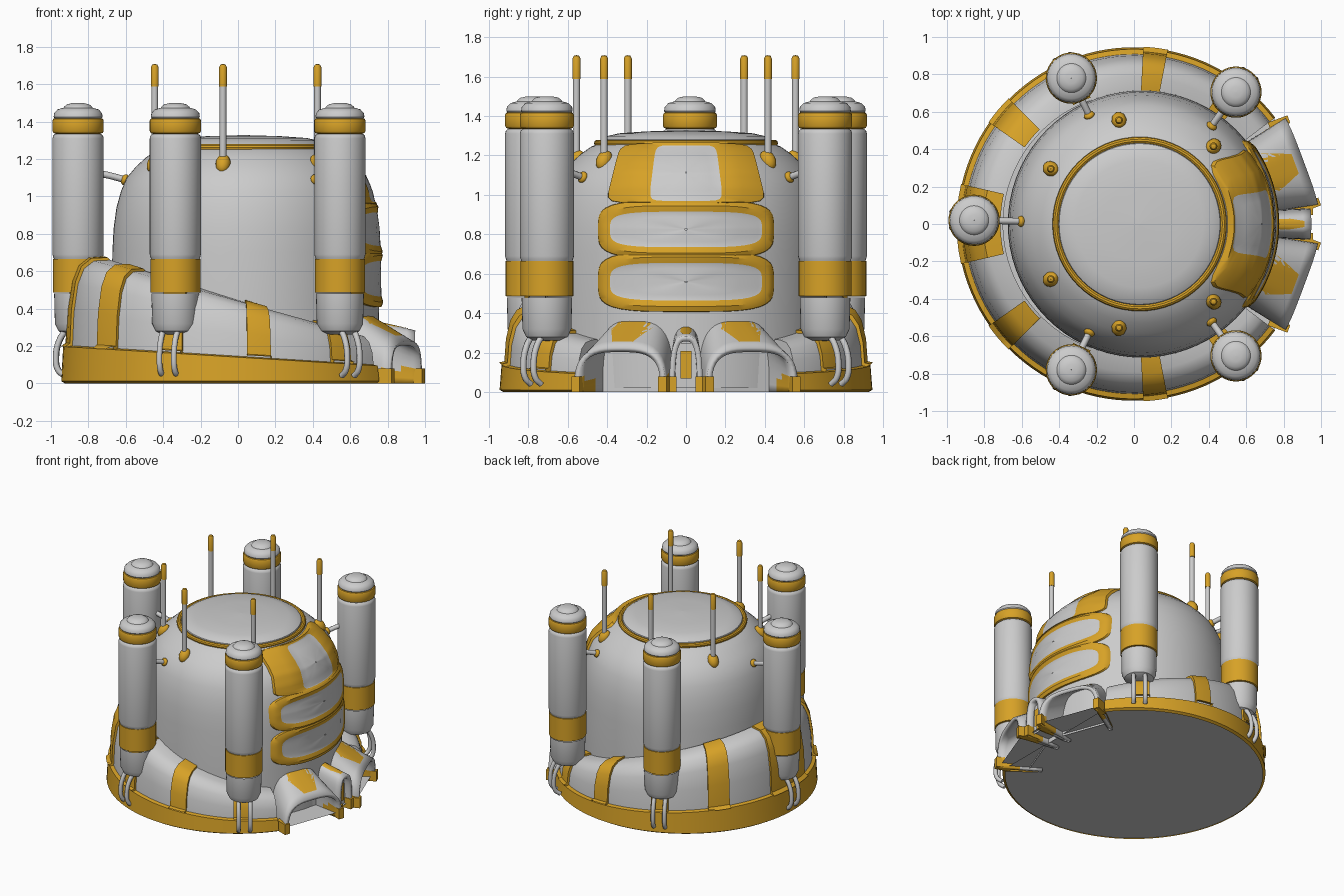
import bpy, math
from mathutils import Vector, Matrix

if "Cube" in bpy.data.objects:
    bpy.data.objects.remove(bpy.data.objects["Cube"])

orange = bpy.data.materials.new("orange")
orange.diffuse_color = (0.68, 0.36, 0.02, 1)
orange.use_nodes = True
orange.node_tree.nodes["Principled BSDF"].inputs["Base Color"].default_value = orange.diffuse_color


def finish(name, verts, faces, mats=(None,), idx=None, angle=35):
    me = bpy.data.meshes.new(name)
    me.from_pydata(verts, [], faces)
    for m in mats:
        me.materials.append(m)
    if idx:
        me.polygons.foreach_set("material_index", idx)
    me.polygons.foreach_set("use_smooth", [True] * len(faces))
    me.set_sharp_from_angle(angle=math.radians(angle))
    ob = bpy.data.objects.new(name, me)
    bpy.context.collection.objects.link(ob)
    return ob


def grid(name, rows, closed=False, mats=(None,), pick=None):
    """Skin a list of equal-length point rows; pick(row, col) gives the slot."""
    n = len(rows[0])
    faces, idx = [], []
    for i in range(len(rows) - 1):
        for j in range(n if closed else n - 1):
            k = (j + 1) % n
            faces.append((i * n + j, i * n + k, (i + 1) * n + k, (i + 1) * n + j))
            idx.append(pick(i, j) if pick else 0)
    return finish(name, [p for r in rows for p in r], faces, mats, idx)


def lathe(name, profile, x, y, mat=None, seg=40):
    ring = [2 * math.pi * j / seg for j in range(seg)]
    rows = [[(x + r * math.cos(a), y + r * math.sin(a), z) for a in ring] for r, z in profile]
    return grid(name, rows, True, (mat,))


def tube(name, pts, radius, mat=None):
    cu = bpy.data.curves.new(name, "CURVE")
    cu.dimensions = "3D"
    cu.bevel_depth, cu.bevel_resolution, cu.resolution_u = radius, 2, 6
    cu.use_fill_caps = True
    sp = cu.splines.new("BEZIER")
    sp.bezier_points.add(len(pts) - 1)
    for b, p in zip(sp.bezier_points, pts):
        b.co = p
        b.handle_left_type = b.handle_right_type = "AUTO"
    cu.materials.append(mat)
    bpy.context.collection.objects.link(bpy.data.objects.new(name, cu))


def bulb(name, pos, direction, scale):
    prof = [(math.sin(t * math.pi / 8) or 1e-4, -math.cos(t * math.pi / 8)) for t in range(9)]
    ob = lathe(name, prof, 0, 0, orange, 16)
    ob.rotation_euler = Vector(direction).to_track_quat("Z", "Y").to_euler()
    ob.scale, ob.location = scale, pos


# Dome body, rim and lid
CX = 0.04
DOME = [(.71, .02), (.715, .4), (.712, .7), (.705, .83), (.69, .94), (.665, 1.03),
        (.635, 1.1), (.585, 1.16), (.53, 1.21), (.48, 1.245), (.43, 1.265)]
lathe("dome", DOME, CX, 0, None, 72)
lathe("lid", [(.44, 1.25), (.43, 1.28), (.4, 1.298), (.34, 1.312), (.2, 1.322), (.001, 1.328)], .03, 0, None, 64)
lathe("lid_rim", [(.448 + .018 * math.cos(t * math.pi / 5), 1.262 + .018 * math.sin(t * math.pi / 5))
                  for t in range(11)], .03, 0, orange, 64)


def on_dome(y, z, off):
    z = min(max(z, .02), 1.26)
    for (r0, z0), (r1, z1) in zip(DOME, DOME[1:]):
        if z <= z1:
            r = r0 + (r1 - r0) * (z - z0) / (z1 - z0) + off
            return (CX + math.sqrt(r * r - y * y), y, z + (off * .8 if z > 1 else 0))


# Framed panels on the dome (orange frame, grey centre)
def panel(name, z, a, b, ai, bi, power=5, taper=0):
    def loop(w, h, off):
        out = []
        for j in range(64):
            c, s = math.cos(j * math.pi / 32), math.sin(j * math.pi / 32)
            d = (abs(c) ** power + abs(s) ** power) ** (-1 / power)
            out.append(on_dome(w * c * d * (1 - taper * s * d), z + h * s * d, off))
        return out
    am, bm = (a + ai) / 2, (b + bi) / 2
    rows = [loop(a, b, -.02), loop(a - .006, b - .004, .012), loop(am, bm, .022), loop(ai, bi, .014)]
    rows += [loop(ai * f, bi * f, .012) for f in (.95, .7, .4, .02)]
    grid(name, rows, True, (orange, None), lambda i, j: int(i > 2))


panel("lower_panel", .56, .45, .155, .385, .095, 4)
panel("middle_panel", .825, .45, .15, .385, .09, 4)
panel("upper_panel", 1.105, .375, .15, .17, .135, 9, .1)


# Sloping skirt around the dome
def skirt_row(a, off=0.0, first=0, r_min=None):
    x = .88 * math.cos(a)
    h, b = .445 - .25 * x, .14 - .065 * x
    prof = [(.925, 0), (.945, .012), (.935, b), (.908, b + .006), (.9, b + (h - b) * .4),
            (.878, b + (h - b) * .72), (.845, b + (h - b) * .9), (.79, h - .004), (.70, h)][first:]
    return [((r_min or r + off) * math.cos(a), (r_min or r + off) * math.sin(a), z + (off if z > .3 * h else 0))
            for r, z in prof]


rad = math.radians
A0, A1 = rad(37), rad(323)
angles = [A0 + (A1 - A0) * i / 88 for i in range(89)]
rows = [skirt_row(A0, 0, 0, .69)] + [skirt_row(a) for a in angles] + [skirt_row(A1, 0, 0, .69)]
grid("skirt", rows, False, (None, orange), lambda i, j: int(j < 3))
finish("base_plate", [(.94 * math.cos(a), .94 * math.sin(a), .015) for a in angles], [tuple(range(89))])

# Raised orange straps over the skirt
for c, half in ((180, 13), (140, 5), (220, 5), (113, 4), (247, 4), (83, 4), (277, 4), (53, 4), (307, 4)):
    aa = [rad(c - half + 2 * half * i / 6) for i in range(7)]
    rows = [skirt_row(aa[0], -.01, 2)] + [skirt_row(a, .014, 2) for a in aa] + [skirt_row(aa[-1], -.01, 2)]
    grid("skirt_strap", rows, False, (orange,))


# Entrance tunnels on the +x side
def tunnel(name, deg, u0, u1, w0, w1, h0, h1, decal):
    rot = Matrix.Rotation(rad(deg), 3, "Z")

    def pt(f, t, off=0.0):
        w, h = w0 + (w1 - w0) * f, h0 + (h1 - h0) * f
        c, s = math.cos(t), math.sin(t)
        d = (abs(c) ** 3.2 + abs(s) ** 3.2) ** (-1 / 3.2)
        return rot @ Vector((u0 + (u1 - u0) * f, w * c * d, h * s * d + off))

    n = 28
    ts = [math.pi * j / n for j in range(n + 1)]
    rows = [[pt(i / 6, t) for t in ts] for i in range(7)]
    ob = grid(name, rows, False, (None, orange),
              lambda i, j: int(i > 2 and rows[i + 1][j].z < .08 and rows[i + 1][j + 1].z < .09))
    m = ob.modifiers.new("wall", "SOLIDIFY")
    m.thickness, m.offset = .028, 0
    # roof marking that tapers outward
    mark = [[pt(i / 8, math.pi / 2 + k / 4 * (decal * (1 - .75 * max(0, i / 8 - .3) / .7)), .017)
             for k in range(-4, 5)] for i in range(8)]
    grid(name + "_marking", mark, False, (orange,))
    # floor and back wall
    floor = [rot @ Vector(p) for p in ((u0, -w0, .035), (u1 - .03, -w1, .035), (u1 - .03, w1, .035), (u0, w0, .035))]
    finish(name + "_floor", floor, [(0, 1, 2, 3)])
    back = [pt(.3, t) for t in ts]
    finish(name + "_back", back, [tuple(range(n + 1))])
    # orange feet at the mouth
    for s in (-1, 1):
        box = [rot @ Vector((u, s * w1 + v, z)) for u in (u1 - .1, u1 + .012)
               for v in (-.022, .022) for z in (0, .08)]
        finish(name + "_foot", box, [(0, 1, 3, 2), (4, 6, 7, 5), (0, 4, 5, 1), (2, 3, 7, 6), (0, 2, 6, 4), (1, 5, 7, 3)],
               (orange,))


for s in (-1, 1):
    tunnel("side_tunnel", s * 20.5, .64, .96, .17, .235, .41, .215, .62)
tunnel("middle_tunnel", 0, .68, .945, .06, .07, .33, .27, .6)
finish("middle_door", [(.9, y, z) for y, z in ((-.06, .02), (.06, .02), (.06, .25), (-.06, .25))], [(0, 1, 2, 3)])
finish("door_stripe", [(.91, y, z) for y, z in ((-.028, .07), (.028, .07), (.028, .21), (-.028, .21))],
       [(0, 1, 2, 3)], (orange,))

# Five towers with hoses and struts
for x, y in ((-.855, .02), (-.335, .78), (-.335, -.78), (.545, .705), (.545, -.705)):
    lathe("tower_base", [(.001, .26), (.07, .262), (.105, .28), (.124, .32), (.128, .48)], x, y)
    lathe("tower_lower_band", [(.12, .485), (.134, .487), (.134, .665), (.12, .667)], x, y, orange)
    lathe("tower_body", [(.125, .655), (.133, .675), (.137, .69), (.137, 1.31), (.133, 1.325), (.122, 1.335)], x, y)
    lathe("tower_upper_band", [(.12, 1.335), (.132, 1.34), (.137, 1.35), (.137, 1.405), (.132, 1.415), (.12, 1.42)],
          x, y, orange)
    lathe("tower_cap", [(.12, 1.41), (.131, 1.425), (.128, 1.445), (.11, 1.465), (.078, 1.474), (.074, 1.48),
                        (.06, 1.492), (.03, 1.499), (.001, 1.5)], x, y)
    o = Vector((x, y, 0)).normalized()
    t = Vector((-o.y, o.x, 0))
    p = Vector((x, y, 0))
    for s in (-1, 1):
        side = t * .042 * s
        tube("tower_hose", [p + o * d + side + Vector((0, 0, z))
                            for d, z in ((.05, .3), (.095, .24), (.118, .14), (.105, .07), (.07, .04))], .016)
    c = Vector((CX, 0, 0))
    d = Vector((x - CX, y, 0)).normalized()
    end = c + d * .645 + Vector((0, 0, 1.09))
    mid = (end + p + Vector((0, 0, 1.13))) / 2
    tube("tower_strut", [end, mid + Vector((0, 0, .01)), p + Vector((0, 0, 1.13))], .018)
    bulb("strut_joint", end, d + Vector((0, 0, .4)), (.03, .03, .02))

# Six antennas
for x, y in ((-.08, .555), (-.445, .295), (.425, .415)):
    for s in (-1, 1):
        n = Vector((x - CX, y * s, .5))
        lathe("antenna_rod", [(.018, 1.15), (.018, 1.6)], x, y * s, None, 14)
        lathe("antenna_tip", [(.001, 1.585), (.021, 1.587), (.021, 1.69), (.014, 1.705), (.001, 1.708)],
              x, y * s, orange, 14)
        bulb("antenna_mount", (x, y * s, 1.175), Vector((n.x * -.5, n.y * -.5, .45)), (.04, .04, .055))
